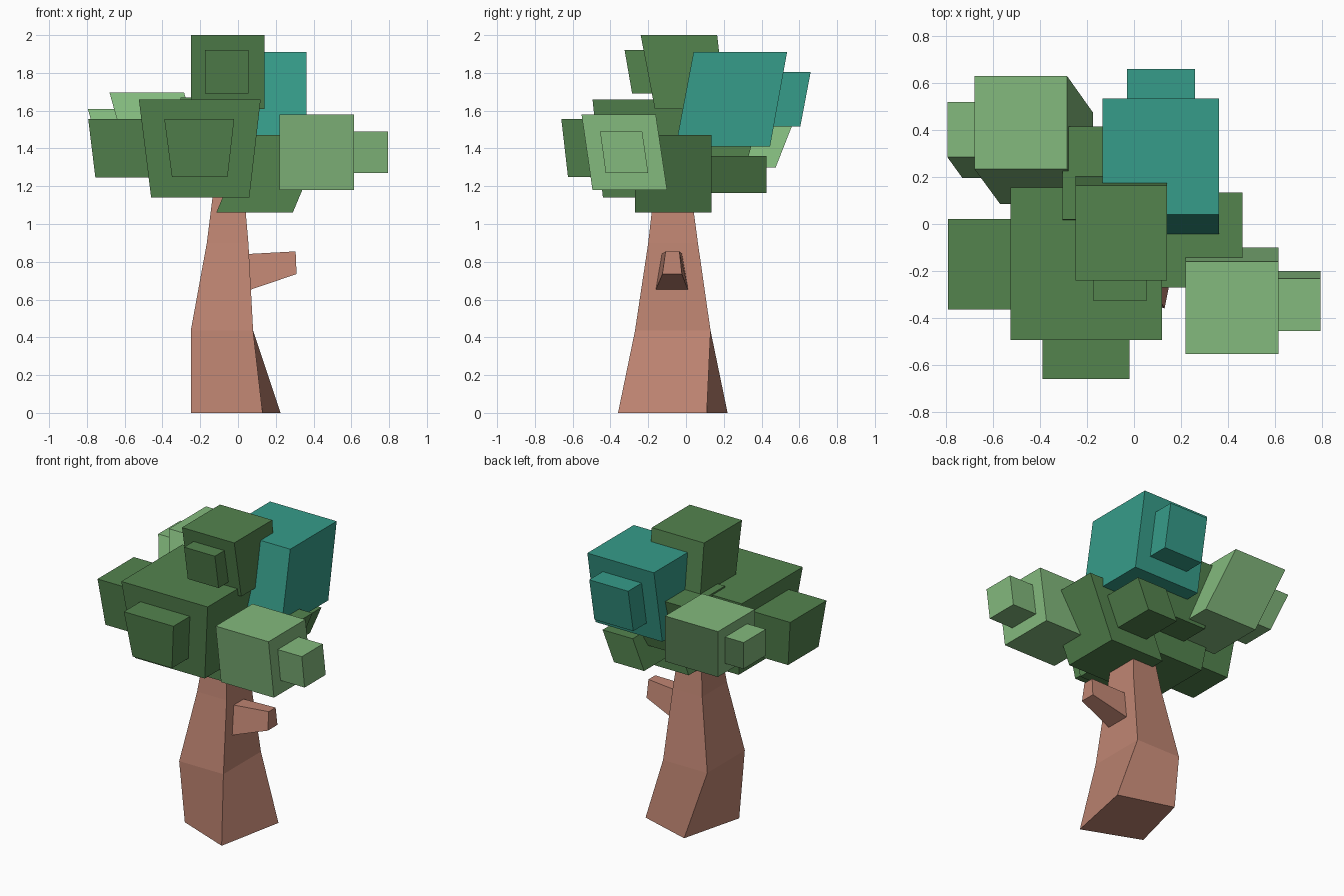
import bpy, bmesh


def material(name, rgb):
    m = bpy.data.materials.new(name)
    m.diffuse_color = [(c / 255) ** 2.2 for c in rgb] + [1]
    return m


DARK = material("dark_leaf", (84, 130, 79))
LIGHT = material("light_leaf", (130, 184, 124))
TEAL = material("teal_leaf", (57, 155, 136))
BARK = material("bark", (190, 132, 114))


def loft(name, rings, mat):
    """Closed flat-faced solid through rings of four points."""
    bm = bmesh.new()
    vs = [[bm.verts.new(p) for p in r] for r in rings]
    for a, b in zip(vs, vs[1:]):
        for i in range(4):
            j = (i + 1) % 4
            bm.faces.new((a[i], a[j], b[j], b[i]))
    bm.faces.new(vs[0][::-1])
    bm.faces.new(vs[-1])
    bmesh.ops.recalc_face_normals(bm, faces=bm.faces)
    me = bpy.data.meshes.new(name)
    bm.to_mesh(me)
    bm.free()
    me.materials.append(mat)
    ob = bpy.data.objects.new(name, me)
    bpy.context.collection.objects.link(ob)
    return ob


def rect(z, x0, x1, y0, y1):
    return [(x0, y0, z), (x1, y0, z), (x1, y1, z), (x0, y1, z)]


# Trunk: twisted base, then a bent tapering square section
loft("trunk", [
    [(-.25, -.21, 0), (.13, -.36, 0), (.225, .11, 0), (-.14, .22, 0)],
    rect(.435, -.25, .08, -.27, .13),
    rect(.90, -.165, .055, -.20, .063),
    rect(1.30, -.115, .02, -.155, .01)], BARK)

# Branch stub on the right side
loft("branch", [
    [(.03, -.165, .64), (.03, .015, .64), (.03, -.02, .84), (.03, -.13, .84)],
    [(.31, -.125, .735), (.31, -.022, .735), (.305, -.035, .855), (.305, -.108, .855)]], BARK)

# Leaf blocks: bottom (z, x0, x1, y0, y1), top (z, x0, x1, y0, y1); leaning or tapered
blocks = {
    "crown_block": (DARK, (1.61, -.25, .14, -.165, .21), (2.0, -.25, .14, -.24, .165)),
    "crown_bud": (DARK, (1.69, -.175, .055, -.285, -.05), (1.92, -.175, .055, -.325, -.1)),
    "front_block": (DARK, (1.14, -.46, .06, -.44, .095), (1.66, -.525, .12, -.495, .155)),
    "front_bud": (DARK, (1.25, -.35, -.055, -.625, -.35), (1.555, -.39, -.02, -.66, -.35)),
    "left_bud": (DARK, (1.245, -.755, -.35, -.335, -.01), (1.555, -.793, -.35, -.365, .022)),
    "middle_block": (DARK, (1.06, -.115, .29, -.27, .135), (1.47, .055, .462, -.27, .135)),
    "middle_bud": (DARK, (1.165, .015, .24, .05, .425), (1.36, .1, .325, .05, .425)),
    "back_block": (DARK, (1.28, -.305, .09, -.09, .31), (1.67, -.305, .09, .02, .415)),
    "right_block": (LIGHT, (1.18, .22, .615, -.495, -.10), (1.58, .22, .615, -.553, -.16)),
    "right_bud": (LIGHT, (1.27, .5, .795, -.425, -.2), (1.49, .5, .795, -.455, -.232)),
    "left_back_block": (LIGHT, (1.30, -.57, -.175, .085, .475), (1.695, -.68, -.285, .235, .63)),
    "left_back_bud": (LIGHT, (1.38, -.73, -.5, .195, .43), (1.61, -.795, -.56, .285, .52)),
    "teal_block": (TEAL, (1.41, -.135, .362, -.055, .445), (1.91, -.135, .362, .04, .535)),
    "teal_bud": (TEAL, (1.515, -.03, .26, .35, .605), (1.805, -.03, .26, .4, .66)),
}
for name, (mat, low, high) in blocks.items():
    loft(name, [rect(*low), rect(*high)], mat)
